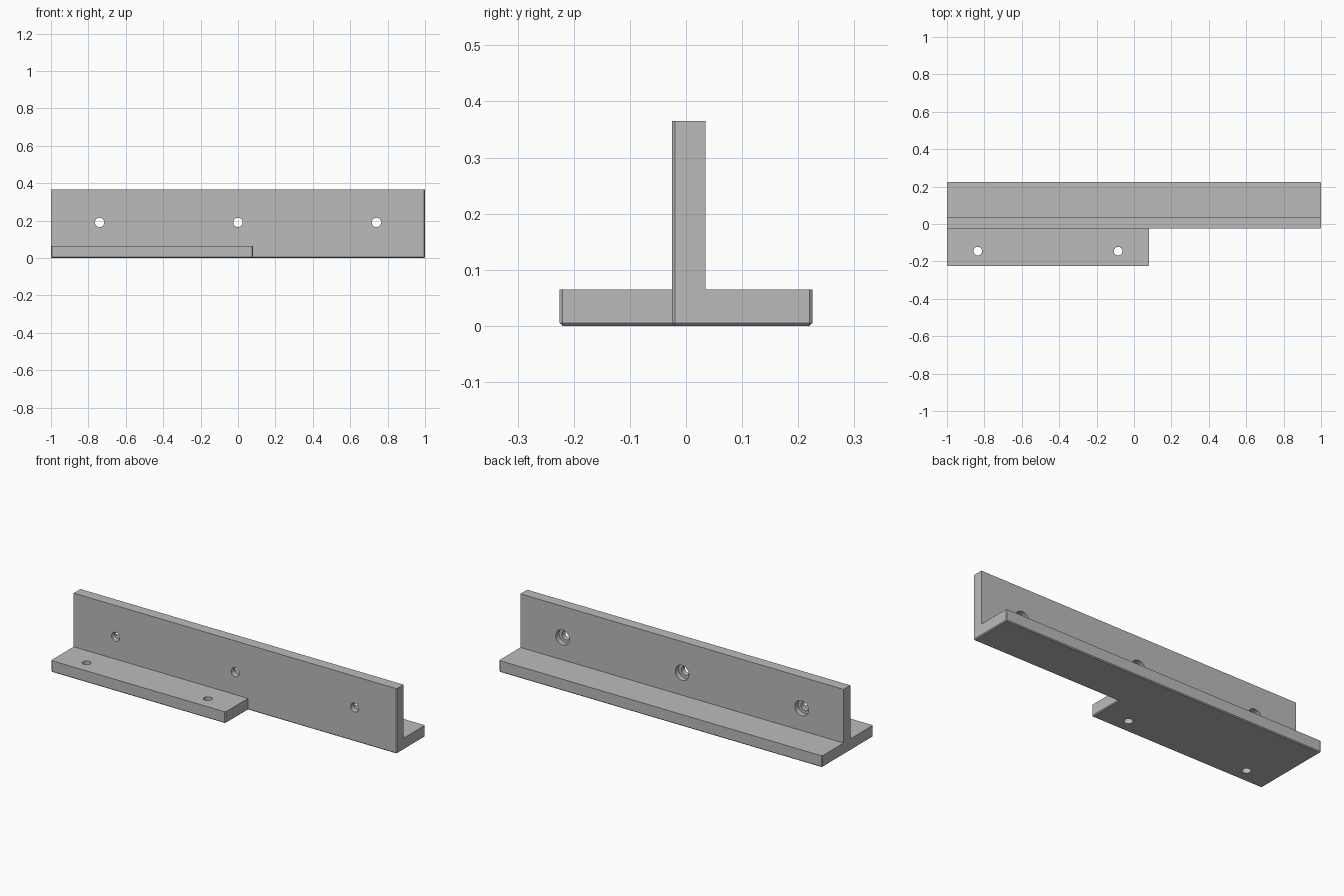
import bpy, bmesh
from math import pi
from mathutils import Matrix

cube = bpy.data.objects.get("Cube")
if cube:
    bpy.data.objects.remove(cube, do_unlink=True)

CHAMFER = 0.005
HALF, DEPTH = 1.0, 0.225
FRONT, BACK = -0.025, 0.035
BASE_TOP, TOP = 0.065, 0.365

metal = bpy.data.materials.new("plain grey")
metal.use_nodes = True
metal.diffuse_color = (0.5, 0.5, 0.5, 1)
metal.node_tree.nodes["Principled BSDF"].inputs["Base Color"].default_value = (0.5, 0.5, 0.5, 1)


def finish(bm, name):
    bmesh.ops.recalc_face_normals(bm, faces=bm.faces)
    mesh = bpy.data.meshes.new(name)
    bm.to_mesh(mesh)
    bm.free()
    mesh.materials.append(metal)
    obj = bpy.data.objects.new(name, mesh)
    bpy.context.collection.objects.link(obj)
    return obj


def prism(name, outline, z0, z1, bevel_corners, bevel_bottom):
    """Extrude an outline upward and chamfer chosen corners and the bottom rim."""
    bm = bmesh.new()
    face = bm.faces.new([bm.verts.new((x, y, z0)) for x, y in outline])
    ret = bmesh.ops.extrude_face_region(bm, geom=[face])
    for v in ret["geom"]:
        if isinstance(v, bmesh.types.BMVert):
            v.co.z = z1
    edges = []
    for e in bm.edges:
        a, b = (v.co for v in e.verts)
        if abs(a.z - b.z) > 1e-4:
            if any(abs(a.x - x) + abs(a.y - y) < 1e-4 for x, y in bevel_corners):
                edges.append(e)
        elif bevel_bottom and a.z < z0 + 1e-4:
            edges.append(e)
    bmesh.ops.bevel(bm, geom=edges, offset=CHAMFER, segments=1, affect="EDGES")
    return finish(bm, name)


def drill(bm, radius, length, centre, along_y):
    """Add one cylindrical drill to a cutter mesh."""
    m = Matrix.Translation(centre)
    if along_y:
        m = m @ Matrix.Rotation(pi / 2, 4, "X")
    bmesh.ops.create_cone(bm, cap_ends=True, segments=32, radius1=radius,
                          radius2=radius, depth=length, matrix=m)


def combine(target, tool, operation):
    mod = target.modifiers.new(operation.lower(), "BOOLEAN")
    mod.operation, mod.solver, mod.object = operation, "EXACT", tool
    bpy.context.view_layer.objects.active = target
    bpy.ops.object.modifier_apply(modifier=mod.name)
    bpy.data.objects.remove(tool, do_unlink=True)


# Base flange: full length behind, short tab in front
inner = (0.08, FRONT)
outline = [(-HALF, -DEPTH), (0.08, -DEPTH), inner, (HALF, FRONT), (HALF, DEPTH), (-HALF, DEPTH)]
bracket = prism("t_bracket", outline, 0, BASE_TOP, [p for p in outline if p != inner], True)

# Upright web
web = prism("upright_web", [(-HALF, FRONT), (HALF, FRONT), (HALF, BACK), (-HALF, BACK)],
            BASE_TOP / 2, TOP, [(HALF, FRONT)], False)
combine(bracket, web, "UNION")

# Through holes in web and tab
holes = bmesh.new()
for x in (-0.74, 0, 0.74):
    drill(holes, 0.025, 0.2, (x, 0, 0.19), True)
for x in (-0.835, -0.085):
    drill(holes, 0.023, 0.3, (x, -0.145, 0), False)
combine(bracket, finish(holes, "hole_cutter"), "DIFFERENCE")

# Counterbores in the back of the web
bores = bmesh.new()
for x in (-0.74, 0, 0.74):
    drill(bores, 0.042, 0.1, (x, BACK + 0.02, 0.19), True)
combine(bracket, finish(bores, "counterbore_cutter"), "DIFFERENCE")

# Smooth hole walls, crisp edges
bpy.ops.object.select_all(action="DESELECT")
bracket.select_set(True)
bpy.context.view_layer.objects.active = bracket
bpy.ops.object.shade_smooth_by_angle(angle=pi / 6)
